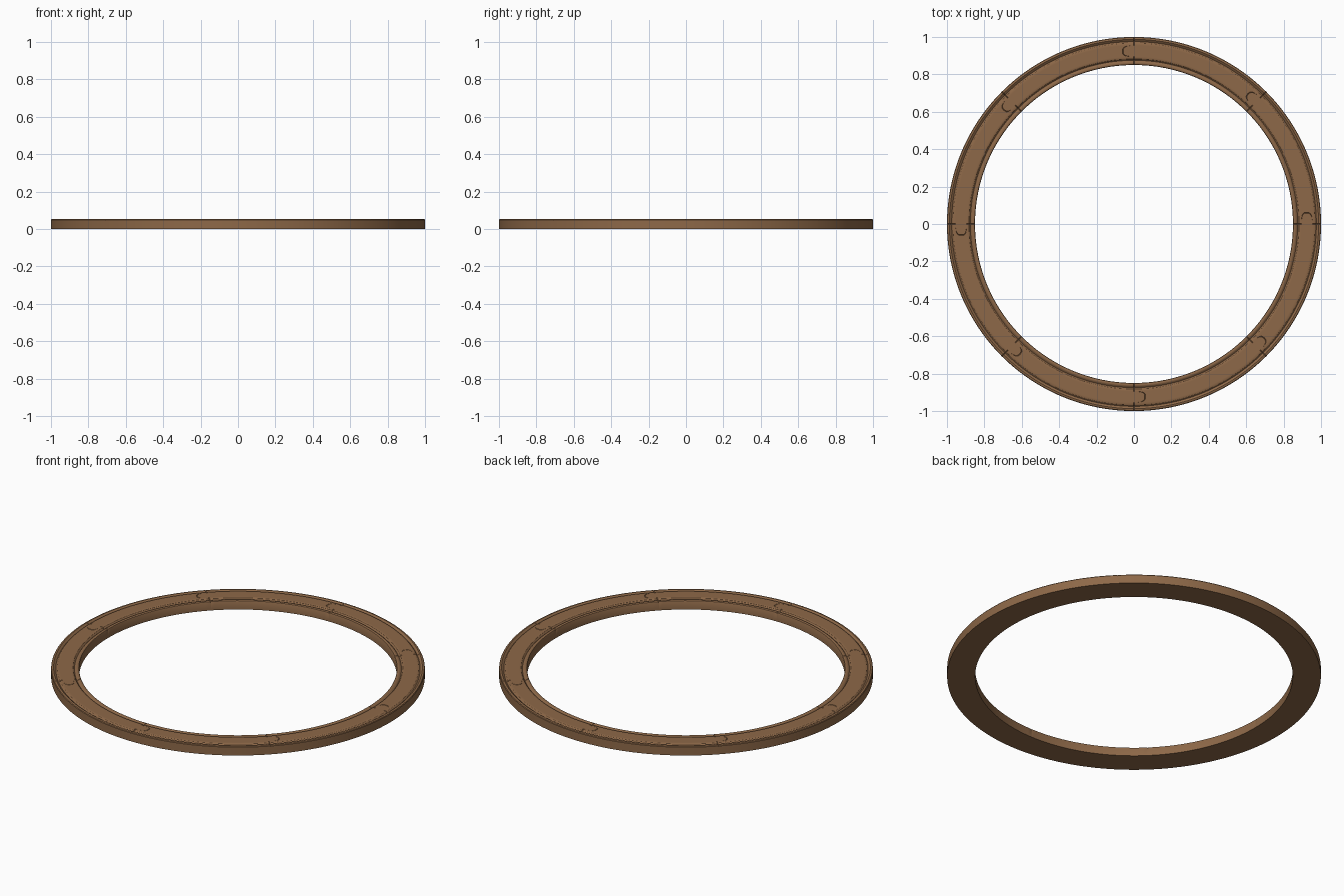
import bpy, bmesh, math

if "Cube" in bpy.data.objects:
    bpy.data.objects.remove(bpy.data.objects["Cube"])

SEGMENTS = 8          # interlocking pieces
STEPS = 24            # divisions along each piece
HEIGHT = 0.055

wood = bpy.data.materials.new("brown wood")
wood.diffuse_color = (0.27, 0.14, 0.065, 1)
wood.use_nodes = True
wood.node_tree.nodes["Principled BSDF"].inputs["Base Color"].default_value = wood.diffuse_color


def tab(r):
    """Arc length by which the seam bulges at radius r (rounded joint tongue)."""
    t = abs(r - 0.925) / 0.029
    return 0.06 * (1 - t ** 3) ** (1 / 3) if t < 1 else 0.0


# top moulding: rounded rims, a groove inside each rim, flat centre
profile = [(0.850, 0.047), (0.852, 0.0505), (0.856, 0.0525), (0.862, 0.053),
           (0.868, 0.051), (0.872, 0.047), (0.875, 0.045), (0.878, 0.047),
           (0.882, 0.053), (0.887, HEIGHT), (0.895, HEIGHT)]
profile += [(0.896 + 0.002 * math.sin(0) + 0.029 * (1 - math.cos(math.pi * i / 24)), HEIGHT)
            for i in range(25)]
profile += [(0.962, HEIGHT), (0.968, 0.053), (0.972, 0.048), (0.975, 0.046),
            (0.978, 0.048), (0.982, 0.052), (0.987, HEIGHT), (0.992, 0.0545),
            (0.997, 0.053), (1.0, 0.049)]
N = len(profile)


def make_piece(k):
    bm = bmesh.new()
    span = 2 * math.pi / SEGMENTS
    edge = 0.0025      # softened seam edge
    fracs = [(0, 1)] + [(i / STEPS, 0) for i in range(STEPS + 1)] + [(1, 1)]
    tops, bots = [], []
    last = len(fracs) - 1
    for j, (f, end) in enumerate(fracs):
        # the second and second-to-last rows are set back from the seam
        shift = edge if j == 1 else -edge if j == last - 1 else 0
        top, bot = [], []
        for r, z in profile:
            a = k * span + f * span + (tab(r) + shift) / r
            top.append(bm.verts.new((r * math.cos(a), r * math.sin(a), z - 0.003 * end)))
            bot.append(bm.verts.new((r * math.cos(a), r * math.sin(a), 0)))
        tops.append(top)
        bots.append(bot)
    for j in range(last):
        for i in range(N - 1):
            bm.faces.new((tops[j][i], tops[j][i + 1], tops[j + 1][i + 1], tops[j + 1][i]))
            bm.faces.new((bots[j][i], bots[j + 1][i], bots[j + 1][i + 1], bots[j][i + 1]))
        # inner and outer walls
        bm.faces.new((tops[j][0], tops[j + 1][0], bots[j + 1][0], bots[j][0]))
        bm.faces.new((tops[j][-1], bots[j][-1], bots[j + 1][-1], tops[j + 1][-1]))
    # joint faces at both ends
    for j in (0, last):
        for i in range(N - 1):
            bm.faces.new((tops[j][i], bots[j][i], bots[j][i + 1], tops[j][i + 1]))
    bmesh.ops.recalc_face_normals(bm, faces=bm.faces[:])
    me = bpy.data.meshes.new("ring_segment")
    bm.to_mesh(me)
    bm.free()
    me.materials.append(wood)
    ob = bpy.data.objects.new(f"ring_segment_{k + 1}", me)
    bpy.context.collection.objects.link(ob)
    ob.select_set(True)
    bpy.context.view_layer.objects.active = ob


for k in range(SEGMENTS):
    make_piece(k)
bpy.ops.object.shade_smooth_by_angle(angle=math.radians(30))
